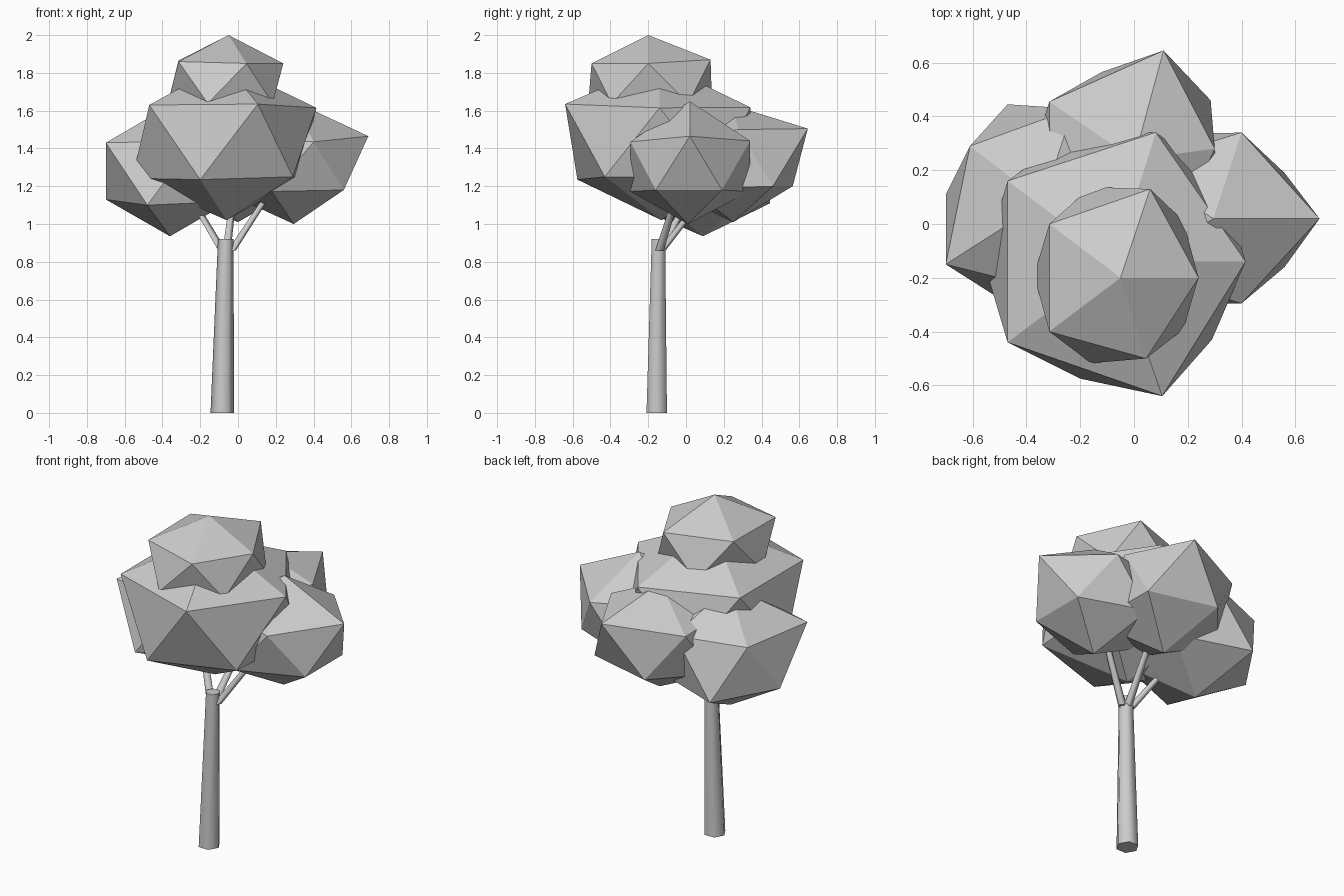
import bpy, bmesh, math
from mathutils import Vector, Matrix

if "Cube" in bpy.data.objects:
    bpy.data.objects.remove(bpy.data.objects["Cube"])

grey = bpy.data.materials.new("plain_grey")
grey.diffuse_color = (0.6, 0.6, 0.6, 1)
grey.use_nodes = True
grey.node_tree.nodes["Principled BSDF"].inputs["Base Color"].default_value = grey.diffuse_color


def finish(bm, name):
    bmesh.ops.recalc_face_normals(bm, faces=bm.faces)
    me = bpy.data.meshes.new(name)
    bm.to_mesh(me)
    bm.free()
    me.materials.append(grey)
    ob = bpy.data.objects.new(name, me)
    bpy.context.collection.objects.link(ob)
    return ob


def clump(name, centre, size, pulls):
    """Low-poly leaf clump: stretched icosahedron, nearest corners pulled to given points."""
    bm = bmesh.new()
    bmesh.ops.create_icosphere(bm, subdivisions=1, radius=1,
                               matrix=Matrix.LocRotScale(Vector(centre), None, Vector(size)))
    for p in pulls:
        p = Vector(p)
        min(bm.verts, key=lambda v: (v.co - p).length).co = p
    finish(bm, name)


def limb(name, a, b, ra, rb, sides, smooth):
    """Tapered limb with level ends running from a to b."""
    bm = bmesh.new()
    rings = []
    for c, r in ((a, ra), (b, rb)):
        rings.append([bm.verts.new((c[0] + r * math.cos(math.tau * i / sides),
                                    c[1] + r * math.sin(math.tau * i / sides), c[2]))
                      for i in range(sides)])
    for i in range(sides):
        j = (i + 1) % sides
        f = bm.faces.new((rings[0][i], rings[0][j], rings[1][j], rings[1][i]))
        f.smooth = smooth
    bm.faces.new(rings[0][::-1])
    bm.faces.new(rings[1])
    for e in bm.edges:
        if abs(e.verts[0].co.z - e.verts[1].co.z) < 1e-5:
            e.smooth = False
    finish(bm, name)


# Crown
clump("top_leaves", (-0.065, -0.19, 1.75), (0.343, 0.385, 0.25),
      [(-0.05, -0.2, 2.0), (0.24, -0.2, 1.85), (0.06, 0.13, 1.87),
       (0.045, -0.5, 1.85), (-0.315, 0.0, 1.865), (-0.315, -0.4, 1.86)])
clump("front_leaves", (-0.07, -0.14, 1.43), (0.547, 0.565, 0.42),
      [(0.105, -0.64, 1.635), (-0.47, -0.44, 1.63), (-0.47, 0.16, 1.63),
       (0.415, -0.14, 1.615), (-0.2, -0.575, 1.235), (0.29, -0.43, 1.25),
       (-0.06, -0.13, 1.02)])
clump("left_leaves", (-0.34, 0.08, 1.28), (0.41, 0.41, 0.36),
      [(-0.7, -0.15, 1.43), (-0.61, 0.29, 1.42), (-0.7, 0.11, 1.13),
       (-0.47, 0.445, 1.11), (-0.48, -0.29, 1.1), (-0.36, 0.09, 0.935)])
clump("back_leaves", (0.0, 0.25, 1.33), (0.425, 0.43, 0.32),
      [(0.11, 0.645, 1.505), (-0.315, 0.455, 1.47), (0.3, 0.28, 1.5),
       (0.285, 0.46, 1.2), (-0.12, 0.565, 1.2), (0.0, 0.24, 1.63)])
clump("right_leaves", (0.295, 0.02, 1.32), (0.42, 0.37, 0.33),
      [(0.69, 0.02, 1.465), (0.4, 0.34, 1.44), (0.4, -0.295, 1.435),
       (0.56, 0.19, 1.18), (0.56, -0.16, 1.18), (0.295, 0.01, 1.0)])

# Trunk
limb("trunk", (-0.083, -0.155, 0), (-0.065, -0.146, 0.92), 0.0625, 0.041, 6, True)

# Branches rising into the left, back and right clumps
for name, a, b in (("left_branch", (-0.085, -0.135, 0.86), (-0.31, 0.07, 1.24)),
                   ("back_branch", (-0.062, -0.13, 0.86), (-0.01, 0.2, 1.28)),
                   ("right_branch", (-0.035, -0.14, 0.86), (0.24, -0.01, 1.28))):
    limb(name, a, b, 0.024, 0.016, 5, True)
